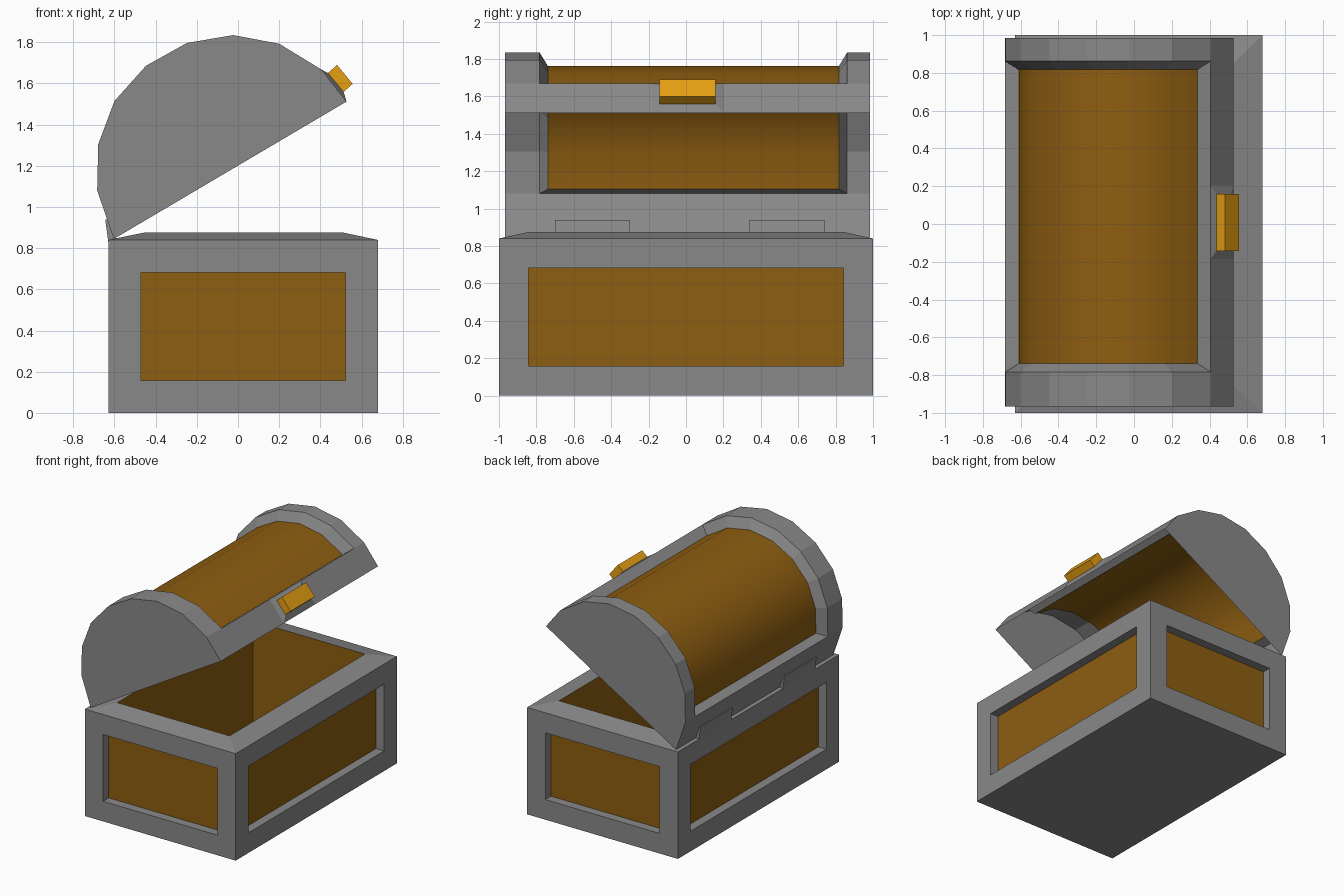
import bpy, bmesh
from mathutils import Vector

if "Cube" in bpy.data.objects:
    bpy.data.objects.remove(bpy.data.objects["Cube"])


def material(name, rgb):
    m = bpy.data.materials.new(name)
    m.diffuse_color = (*rgb, 1)
    m.use_nodes = True
    m.node_tree.nodes["Principled BSDF"].inputs["Base Color"].default_value = m.diffuse_color
    return m


GREY = material("grey metal", (0.25, 0.25, 0.25))
WOOD = material("brown wood", (0.27, 0.112, 0.0055))
GOLD = material("gold", (0.80, 0.35, 0.006))


def finish(name, bm, mats):
    mesh = bpy.data.meshes.new(name)
    bm.to_mesh(mesh)
    bm.free()
    for m in mats:
        mesh.materials.append(m)
    ob = bpy.data.objects.new(name, mesh)
    bpy.context.collection.objects.link(ob)
    return ob


def face(bm, pts, mat=0):
    f = bm.faces.new([bm.verts.new(p) for p in pts])
    f.material_index = mat
    return f


def strip(bm, a, b):
    """Quads between two point rows (a at low y, b at high y)."""
    for i in range(len(a) - 1):
        face(bm, [a[i], a[i + 1], b[i + 1], b[i]])


def at(profile, y):
    return [Vector((x, y, z)) for x, z in profile]


def rect(x0, x1, y0, y1, z):
    return [(x0, y0, z), (x1, y0, z), (x1, y1, z), (x0, y1, z)]


def weld(bm):
    bmesh.ops.remove_doubles(bm, verts=bm.verts, dist=0.0005)


# chest body: nested rectangles from the bottom, up the outside, over the rim and down inside
rings = [rect(-0.63, 0.68, -1, 1, 0), rect(-0.63, 0.68, -1, 1, 0.84),
         rect(-0.46, 0.515, -0.84, 0.84, 0.875), rect(-0.46, 0.515, -0.84, 0.84, 0.08)]
bm = bmesh.new()
face(bm, rings[0][::-1])
sides = []
for k in range(3):
    for i in range(4):
        j = (i + 1) % 4
        f = face(bm, [rings[k][i], rings[k][j], rings[k + 1][j], rings[k + 1][i]], int(k == 2))
        if k == 0:
            sides.append(f)
face(bm, rings[3], 1)
weld(bm)
bm.normal_update()
# recessed wood panels on the four sides
bmesh.ops.inset_individual(bm, faces=sides, thickness=0.158, use_even_offset=True)
bmesh.ops.inset_individual(bm, faces=sides, thickness=0.0, depth=-0.07)
for f in sides:
    f.material_index = 1
finish("chest_body", bm, [GREY, WOOD])

# lid profile in the open position (x, z), from hinge over the top to the front lip
hinge, lip = (-0.603, 0.845), (0.527, 1.512)
arc = [(-0.684, 1.08), (-0.679, 1.305), (-0.60, 1.515), (-0.447, 1.686), (-0.248, 1.797),
       (-0.023, 1.835), (0.20, 1.793), (0.405, 1.668)]
cx, cz, s = -0.13, 1.27, 0.87
inner = [(cx + (x - cx) * s, cz + (z - cz) * s) for x, z in arc]
Y0, Y1 = -0.967, 0.985        # lid ends
F0, F1 = -0.783, 0.862        # frame opening
P0, P1 = -0.738, 0.817        # wood panel

# lid frame: end caps, end bands, hinge strip, front strip and bevels round the panel
bm = bmesh.new()
whole = [hinge] + arc + [lip]
face(bm, at(whole, Y0)[::-1])
face(bm, at(whole, Y1))
strip(bm, at(arc, Y0), at(arc, F0))
strip(bm, at(arc, F0), at(inner, P0))
strip(bm, at(inner, P1), at(arc, F1))
strip(bm, at(arc, F1), at(arc, Y1))
strip(bm, at([hinge, arc[0]], Y0), at([hinge, arc[0]], Y1))
strip(bm, at([arc[-1], lip], Y0), at([arc[-1], lip], Y1))
for rows in ((arc[0], inner[0]), (inner[-1], arc[-1])):
    def row(yf, yp):
        return [Vector((p[0], yf if p in arc else yp, p[1])) for p in rows]
    strip(bm, row(F0, P0), row(F1, P1))
weld(bm)
finish("lid_frame", bm, [GREY])

# lid wood: smooth curved panel
bm = bmesh.new()
strip(bm, at(inner, P0), at(inner, P1))
weld(bm)
for f in bm.faces:
    f.smooth = True
finish("lid_panel", bm, [WOOD])


def loft(name, a, b, mat):
    """Closed block between two four-point loops."""
    bm = bmesh.new()
    face(bm, a)
    face(bm, b)
    for i in range(4):
        j = (i + 1) % 4
        face(bm, [a[i], a[j], b[j], b[i]])
    weld(bm)
    bmesh.ops.recalc_face_normals(bm, faces=bm.faces)
    finish(name, bm, [mat])


def loop(top, bottom, y0, y1):
    return at([top, bottom], y0) + at([bottom, top], y1)


# lock: tapered grey mount on the front strip and a gold block on it
seat = loop((0.437, 1.651), (0.513, 1.559), -0.143, 0.158)
loft("lock_mount", loop(arc[-1], lip, -0.185, 0.203), seat, GREY)
loft("lock", seat, [p + Vector((0.044, 0, 0.039)) for p in seat], GOLD)

# hinges
for i, (y0, y1) in enumerate(((-0.70, -0.30), (0.34, 0.74))):
    loft(f"hinge_{i + 1}", rect(-0.63, -0.585, y0, y1, 0.83),
         rect(-0.645, -0.62, y0, y1, 0.94), GREY)
